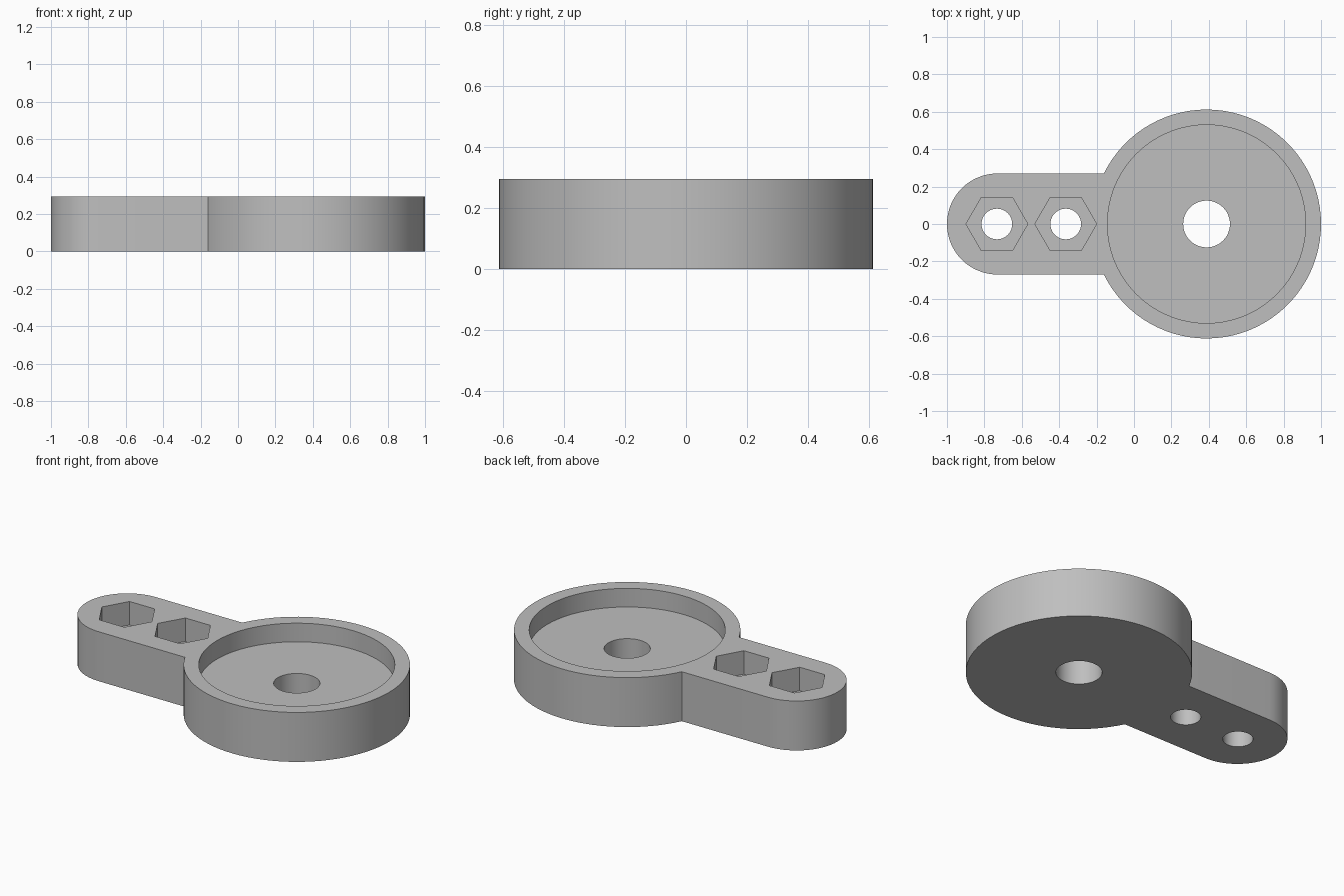
import bpy, bmesh
from math import asin, cos, sin, pi, radians

if "Cube" in bpy.data.objects:
    bpy.data.objects.remove(bpy.data.objects["Cube"], do_unlink=True)

HEIGHT = 0.295
DISC_X, DISC_R = 0.388, 0.612
ARM_X, ARM_R = -0.73, 0.27
BOLT_XS = (-0.733, -0.365)

grey = bpy.data.materials.new("grey")
grey.use_nodes = True
colour = (0.52, 0.52, 0.52, 1)
grey.diffuse_color = colour
grey.node_tree.nodes["Principled BSDF"].inputs["Base Color"].default_value = colour


def arc(cx, r, start, end, steps):
    """Points along an arc centred on the x axis."""
    angles = [start + (end - start) * i / steps for i in range(steps + 1)]
    return [(cx + r * cos(a), r * sin(a)) for a in angles]


def prism(name, outline, z0, z1):
    """Solid made by extruding a closed outline upward."""
    bm = bmesh.new()
    face = bm.faces.new([bm.verts.new((x, y, z0)) for x, y in outline])
    top = bmesh.ops.extrude_face_region(bm, geom=[face])["geom"]
    verts = [v for v in top if isinstance(v, bmesh.types.BMVert)]
    bmesh.ops.translate(bm, vec=(0, 0, z1 - z0), verts=verts)
    bmesh.ops.recalc_face_normals(bm, faces=bm.faces)
    mesh = bpy.data.meshes.new(name)
    bm.to_mesh(mesh)
    bm.free()
    mesh.materials.append(grey)
    obj = bpy.data.objects.new(name, mesh)
    bpy.context.collection.objects.link(obj)
    return obj


def cut(target, x, r, sides, z0, z1):
    """Subtract a regular vertical prism from the target."""
    outline = arc(x, r, 0, 2 * pi, sides)[:-1]
    cutter = prism("cutter", outline, z0, z1)
    cutter.hide_render = True
    mod = target.modifiers.new("cut", "BOOLEAN")
    mod.operation = "DIFFERENCE"
    mod.solver = "EXACT"
    mod.object = cutter
    bpy.context.view_layer.objects.active = target
    bpy.ops.object.modifier_apply(modifier=mod.name)
    bpy.data.objects.remove(cutter, do_unlink=True)


# Round body and rounded arm share one outline
join = pi - asin(ARM_R / DISC_R)
outline = arc(DISC_X, DISC_R, -join, join, 72) + arc(ARM_X, ARM_R, pi / 2, 3 * pi / 2, 32)
body = prism("lever_body", outline, 0, HEIGHT)

# Dished recess and centre bore
cut(body, DISC_X, 0.53, 72, HEIGHT - 0.111, HEIGHT + 0.1)
cut(body, DISC_X, 0.125, 48, -0.1, HEIGHT + 0.1)

# Hexagonal nut pockets with bolt holes
for x in BOLT_XS:
    cut(body, x, 0.165, 6, HEIGHT - 0.14, HEIGHT + 0.1)
    cut(body, x, 0.082, 40, -0.1, HEIGHT + 0.1)

bpy.ops.object.select_all(action="DESELECT")
body.select_set(True)
bpy.context.view_layer.objects.active = body
bpy.ops.object.shade_smooth_by_angle(angle=radians(30))
